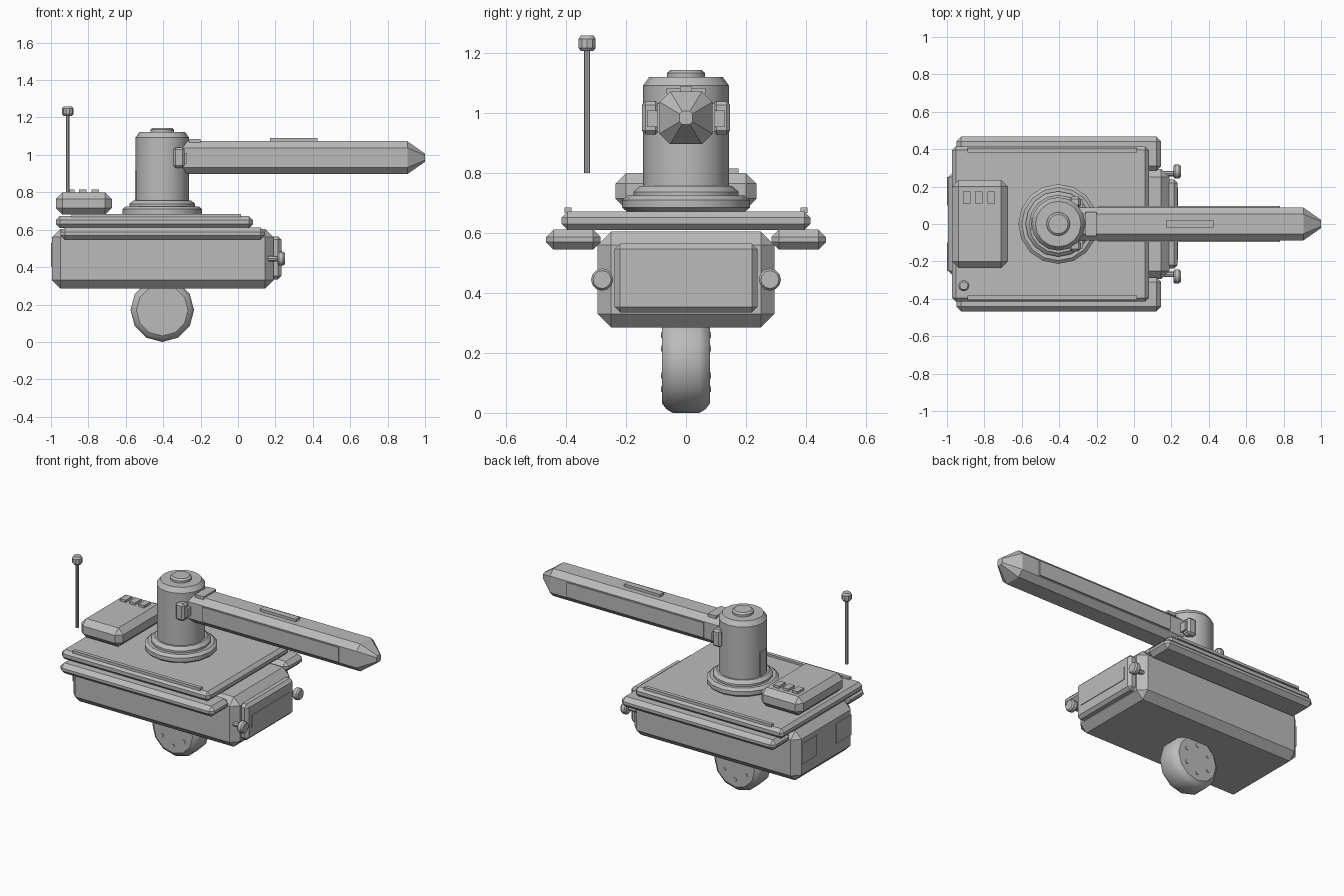
import bpy, bmesh, math
from mathutils import Matrix, Vector

cube = bpy.data.objects.get("Cube")
if cube:
    bpy.data.objects.remove(cube, do_unlink=True)

GREY = (0.5, 0.5, 0.5, 1.0)
mat = bpy.data.materials.new("plain_grey")
mat.use_nodes = True
mat.diffuse_color = GREY
mat.node_tree.nodes["Principled BSDF"].inputs["Base Color"].default_value = GREY


def finish(name, bm, smooth=False):
    """Turn a bmesh into a named object with the grey material."""
    bmesh.ops.recalc_face_normals(bm, faces=bm.faces)
    mesh = bpy.data.meshes.new(name)
    bm.to_mesh(mesh)
    bm.free()
    mesh.materials.append(mat)
    obj = bpy.data.objects.new(name, mesh)
    bpy.context.collection.objects.link(obj)
    if smooth:
        bpy.ops.object.select_all(action="DESELECT")
        obj.select_set(True)
        bpy.context.view_layer.objects.active = obj
        bpy.ops.object.shade_smooth_by_angle(angle=math.radians(32))
    return obj


def box(name, x, y, z, chamfer=0.0):
    """Box from (min, max) ranges with chamfered edges."""
    bm = bmesh.new()
    bmesh.ops.create_cube(bm, size=1)
    for v in bm.verts:
        v.co = [r[0] if c < 0 else r[1] for c, r in zip(v.co, (x, y, z))]
    if chamfer:
        bmesh.ops.bevel(bm, geom=bm.edges[:], offset=chamfer, segments=1,
                        affect="EDGES", profile=0.5)
    return finish(name, bm)


def mirrored_box(name, x, y, z, chamfer=0.0):
    box(name + "_left_side", x, y, z, chamfer)
    box(name + "_right_side", x, (-y[1], -y[0]), z, chamfer)


def lathe(name, profile, center, axis="Z", sides=16, turn=0.0, smooth=True):
    """Solid of revolution from (radius, height) points, capped at both ends."""
    bm = bmesh.new()
    rot = {"Z": Matrix.Identity(3),
           "X": Matrix.Rotation(math.pi / 2, 3, "Y"),
           "Y": Matrix.Rotation(-math.pi / 2, 3, "X")}[axis]
    rings = []
    for r, h in profile:
        ring = []
        for i in range(sides):
            a = math.tau * i / sides + turn
            p = Vector((r * math.cos(a), r * math.sin(a), h))
            ring.append(bm.verts.new(rot @ p + Vector(center)))
        rings.append(ring)
    for lo, hi in zip(rings, rings[1:]):
        for i in range(sides):
            j = (i + 1) % sides
            bm.faces.new((lo[i], lo[j], hi[j], hi[i]))
    bm.faces.new(rings[0])
    bm.faces.new(rings[-1])
    return finish(name, bm, smooth)


# Hull, side sponsons and deck
box("hull", (-0.995, 0.19), (-0.295, 0.295), (0.285, 0.605), 0.045)
mirrored_box("side_sponson", (-0.95, 0.145), (0.285, 0.467), (0.545, 0.612), 0.025)
box("deck", (-0.973, 0.08), (-0.415, 0.415), (0.61, 0.672), 0.02)
mirrored_box("deck_rail", (-0.89, 0.015), (0.382, 0.406), (0.668, 0.685))

# Nose panel with its thin plate, lamps and tail plates
box("nose_panel", (0.17, 0.232), (-0.238, 0.238), (0.335, 0.565), 0.018)
box("nose_plate", (0.23, 0.236), (-0.193, 0.193), (0.41, 0.49))
for side, y in (("left", 0.28), ("right", -0.28)):
    lathe(side + "_lamp", [(0.03, 0.21), (0.037, 0.218), (0.037, 0.24), (0.03, 0.25)],
          (0, y, 0.445), "X", 12)
    lathe(side + "_lamp_stem", [(0.015, 0.16), (0.015, 0.215)],
          (0, y * 0.96, 0.445), "X", 8)
mirrored_box("tail_plate", (-1.0, -0.993), (0.1, 0.25), (0.4, 0.53))

# Control box with three buttons
box("control_box", (-0.973, -0.675), (-0.235, 0.235), (0.68, 0.8), 0.035)
for i in range(3):
    x = -0.895 + i * 0.066
    box(f"button_{i + 1}", (x - 0.02, x + 0.02), (0.11, 0.175), (0.795, 0.815))

# Antenna
lathe("antenna_rod", [(0.01, 0.8), (0.01, 1.22)], (-0.91, -0.33, 0), sides=8)
lathe("antenna_tip", [(0.022, 1.208), (0.03, 1.218), (0.03, 1.248), (0.022, 1.26)],
      (-0.91, -0.33, 0), sides=10)

# Turret column on stepped rings
TX = -0.405
lathe("base_ring", [(0.195, 0.67), (0.213, 0.685), (0.213, 0.71), (0.195, 0.725)],
      (TX, 0, 0))
lathe("collar_ring", [(0.175, 0.72), (0.175, 0.738), (0.155, 0.757)], (TX, 0, 0))
lathe("turret_column", [(0.143, 0.74), (0.143, 1.093), (0.122, 1.122)], (TX, 0, 0))
lathe("turret_cap", [(0.063, 1.12), (0.063, 1.135), (0.052, 1.145)], (TX, 0, 0))
box("turret_back_plate", (-0.55, -0.53), (-0.03, 0.03), (0.76, 0.915))

# Hinge blocks and pins joining the arm to the turret
mirrored_box("hinge_block", (-0.345, -0.285), (0.09, 0.147), (0.93, 1.04), 0.012)
mirrored_box("hinge_pin", (-0.3, -0.272), (0.07, 0.13), (0.955, 1.01))

# Arm: chamfered square beam ending in a blunt taper
bm = bmesh.new()
HALF, CUT, AZ = 0.088, 0.035, 0.985
corners = [(HALF, HALF - CUT), (HALF - CUT, HALF)]
section = corners + [(-a, b) for a, b in reversed(corners)]
section += [(-a, -b) for a, b in section]
rings = [[bm.verts.new((x, a * s, AZ + b * s)) for a, b in section]
         for x, s in ((-0.3, 1), (0.905, 1), (1.0, 0.25))]
for lo, hi in zip(rings, rings[1:]):
    for i in range(len(section)):
        j = (i + 1) % len(section)
        bm.faces.new((lo[i], lo[j], hi[j], hi[i]))
bm.faces.new(rings[0])
bm.faces.new(rings[-1])
finish("arm", bm)
mirrored_box("arm_side_plate", (-0.19, 0.78), (0.086, 0.096), (0.938, 1.033))
box("arm_top_plate", (0.17, 0.425), (-0.02, 0.02), (1.065, 1.09))
box("arm_root_plate", (-0.26, -0.2), (-0.065, 0.065), (1.065, 1.084))

# Single wheel with hub bolts on both faces
WHEEL = (TX, 0, 0.17)
lathe("wheel", [(0.138, -0.08), (0.158, -0.065), (0.17, -0.045),
                (0.17, 0.045), (0.158, 0.065), (0.138, 0.08)],
      WHEEL, "Y", 12)
for side in (-1, 1):
    for i in range(6):
        a = math.tau * (i + 0.5) / 6
        x, z = TX + 0.09 * math.cos(a), 0.17 + 0.09 * math.sin(a)
        lathe(f"hub_bolt_{'left' if side > 0 else 'right'}_{i + 1}",
              [(0.012, 0.07 * side), (0.012, 0.084 * side)], (x, 0, z), "Y", 6)
